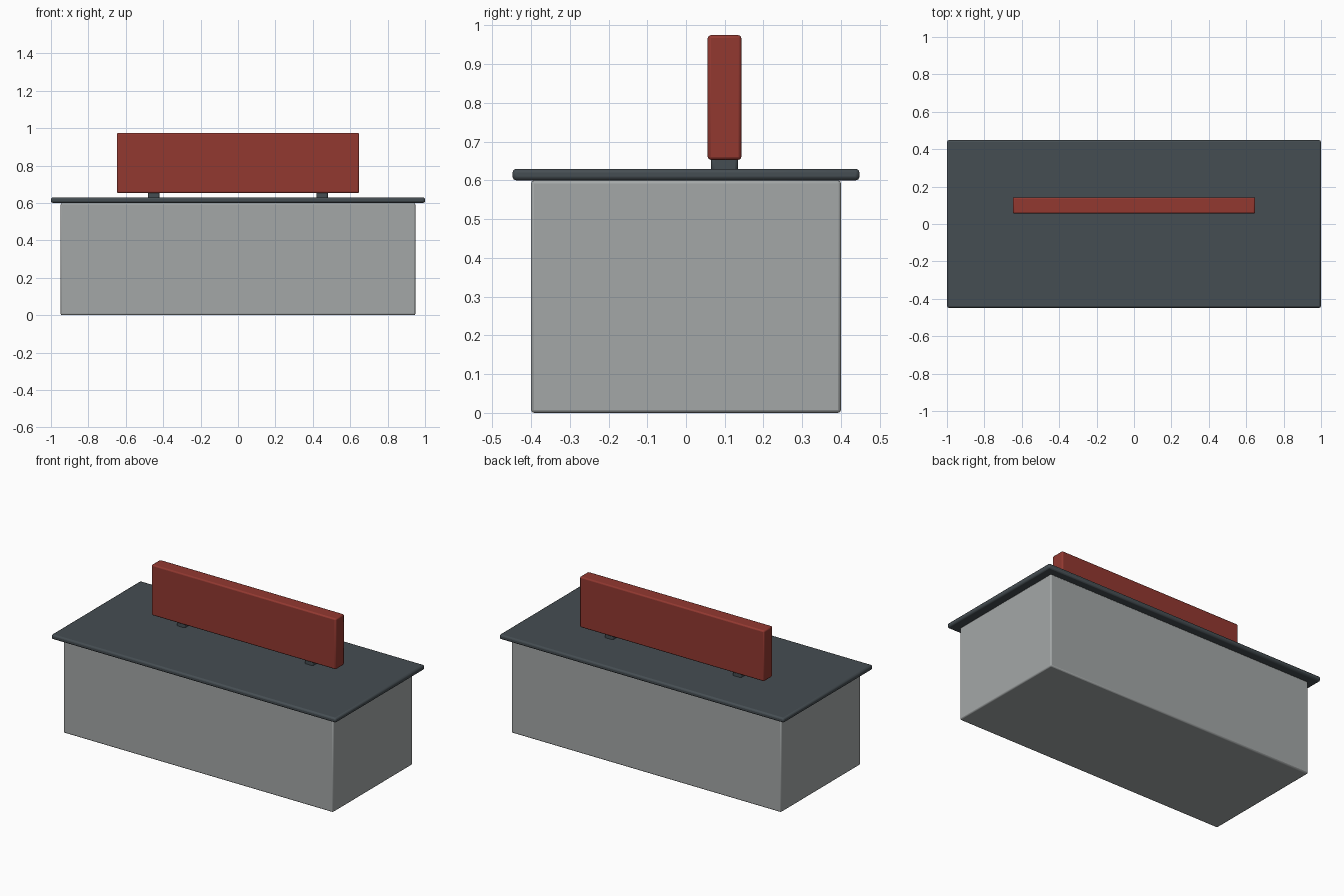
import bpy

if "Cube" in bpy.data.objects:
    bpy.data.objects.remove(bpy.data.objects["Cube"])


def material(name, rgb):
    mat = bpy.data.materials.new(name)
    mat.diffuse_color = (*rgb, 1.0)
    mat.use_nodes = True
    mat.node_tree.nodes["Principled BSDF"].inputs["Base Color"].default_value = mat.diffuse_color
    return mat


def box(name, x, y, z, mat, bevel):
    """Bevelled box from (min, max) ranges on each axis."""
    spans = (x, y, z)
    bpy.ops.mesh.primitive_cube_add(size=1, location=[(a + b) / 2 for a, b in spans])
    obj = bpy.context.object
    obj.name = name
    obj.scale = [b - a for a, b in spans]
    bpy.ops.object.transform_apply(location=False, rotation=False, scale=True)
    obj.data.materials.append(mat)
    mod = obj.modifiers.new("soft_edges", 'BEVEL')
    mod.width = bevel
    mod.segments = 2
    bpy.ops.object.shade_smooth_by_angle()
    return obj


wall_grey = material("wall_grey", (0.37, 0.39, 0.39))
dark_slate = material("dark_slate", (0.06, 0.075, 0.085))
sign_red = material("sign_red", (0.29, 0.04, 0.03))

# Main block and overhanging roof slab
box("building_body", (-0.948, 0.948), (-0.4, 0.4), (0, 0.6), wall_grey, 0.008)
box("roof_slab", (-1, 1), (-0.448, 0.448), (0.6, 0.63), dark_slate, 0.01)

# Sign board on two short posts, set slightly towards the back
box("sign_board", (-0.648, 0.648), (0.056, 0.143), (0.653, 0.975), sign_red, 0.008)
for side, cx in (("left", -0.45), ("right", 0.45)):
    box(f"sign_post_{side}", (cx - 0.03, cx + 0.03), (0.065, 0.134),
        (0.62, 0.663), dark_slate, 0.008)
